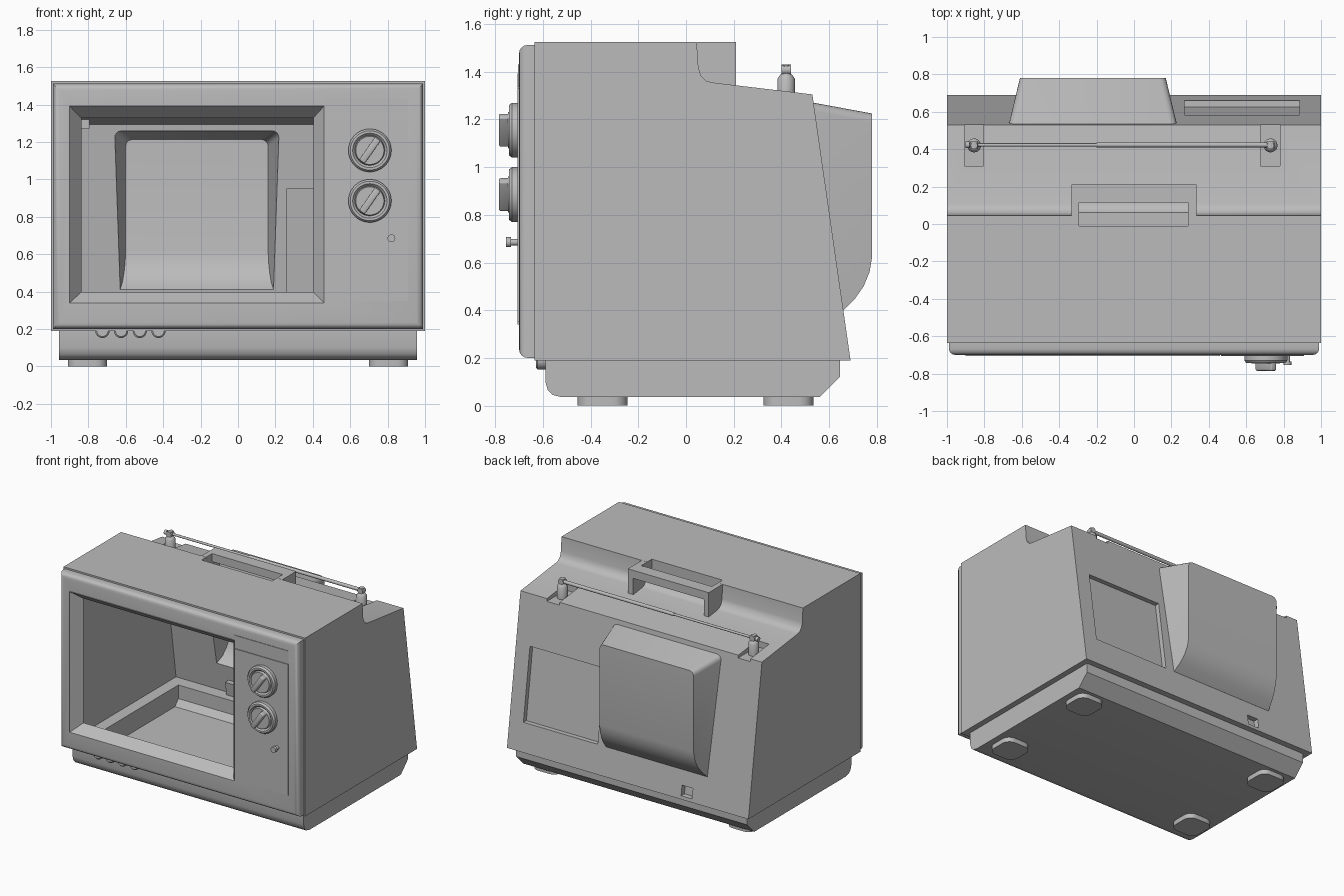
import bpy, bmesh, math
from mathutils import Matrix, Vector

old = bpy.data.objects.get("Cube")
if old:
    bpy.data.objects.remove(old)

grey = bpy.data.materials.new("plain grey")
grey.use_nodes = True
grey.diffuse_color = (0.5, 0.5, 0.5, 1)
grey.node_tree.nodes["Principled BSDF"].inputs["Base Color"].default_value = (0.5, 0.5, 0.5, 1)


def finish(name, bm):
    bmesh.ops.recalc_face_normals(bm, faces=bm.faces)
    mesh = bpy.data.meshes.new(name)
    bm.to_mesh(mesh)
    bm.free()
    mesh.materials.append(grey)
    obj = bpy.data.objects.new(name, mesh)
    bpy.context.collection.objects.link(obj)
    return obj


def loft(name, ring_a, ring_b):
    """Closed solid between two matching rings of points."""
    bm = bmesh.new()
    a = [bm.verts.new(p) for p in ring_a]
    b = [bm.verts.new(p) for p in ring_b]
    bm.faces.new(a)
    bm.faces.new(b[::-1])
    for i in range(len(a)):
        j = (i + 1) % len(a)
        bm.faces.new((a[i], b[i], b[j], a[j]))
    return finish(name, bm)


def prism(name, profile, x):
    return loft(name, [(-x, y, z) for y, z in profile], [(x, y, z) for y, z in profile])


def box(name, xs, ys, zs, bevel=0.0, pick=lambda e: True, segments=3):
    bm = bmesh.new()
    bmesh.ops.create_cube(bm, size=1)
    lo, hi = Vector((xs[0], ys[0], zs[0])), Vector((xs[1], ys[1], zs[1]))
    for v in bm.verts:
        v.co = (lo + hi) / 2 + v.co * (hi - lo)
    if bevel:
        bmesh.ops.bevel(bm, geom=[e for e in bm.edges if pick(e)], offset=bevel,
                        segments=segments, affect='EDGES', profile=0.5)
    return finish(name, bm)


def turned(name, centre, axis, steps, sides=32):
    """Turned part: steps are (distance along axis, radius)."""
    bm = bmesh.new()
    rot = Vector(axis).to_track_quat('Z', 'Y').to_matrix().to_4x4()
    rings = [[bm.verts.new((r * math.cos(t), r * math.sin(t), d))
              for t in (2 * math.pi * i / sides for i in range(sides))] for d, r in steps]
    for a, b in zip(rings, rings[1:]):
        for i in range(sides):
            j = (i + 1) % sides
            bm.faces.new((a[i], a[j], b[j], b[i]))
    bm.faces.new(rings[0])
    bm.faces.new(rings[-1])
    bm.transform(Matrix.Translation(centre) @ rot)
    return finish(name, bm)


def combine(obj, other, mode):
    mod = obj.modifiers.new("combine", 'BOOLEAN')
    mod.operation, mod.object, mod.solver = mode, other, 'EXACT'
    bpy.context.view_layer.objects.active = obj
    bpy.ops.object.modifier_apply(modifier=mod.name)
    bpy.data.objects.remove(other)


def tube_cover(t):
    """Tapering rear bulge, shrunk by t."""
    prof = [(0.4, 1.295 - t), (0.78 - t, 1.225 - t), (0.78 - t, 0.62), (0.77 - t, 0.56),
            (0.745 - t, 0.5), (0.71 - t, 0.45), (0.66 - t, 0.4 + t), (0.4, 0.4 + t)]
    bm = bmesh.new()
    half = lambda y: 0.45 - 0.24 * (y - 0.53) - t
    sides = [[bm.verts.new((-0.22 + s * half(y), y, z)) for y, z in prof] for s in (-1, 1)]
    bm.faces.new(sides[0])
    bm.faces.new(sides[1])
    for i in range(len(prof)):
        j = (i + 1) % len(prof)
        bm.faces.new((sides[0][i], sides[1][i], sides[1][j], sides[0][j]))
    tops = [e for e in bm.edges if all(v.co.z > 1.1 for v in e.verts)
            and abs(e.verts[0].co.y - e.verts[1].co.y) > 0.1]
    bmesh.ops.bevel(bm, geom=tops, offset=0.035, segments=4, affect='EDGES', profile=0.5)
    return finish("cover", bm)


def back_y(z):
    return 0.53 + 0.16 * (1.305 - z) / 1.115


def pockets(t):
    """Sunken areas of the cabinet, grown by t."""
    def rear(x0, x1, z0, z1, d):
        ring = [(z0 - t, -d - t), (z0 - t, 0.1), (z1 + t, 0.1), (z1 + t, -d - t)]
        pts = [(back_y(z) + o, z) for z, o in ring]
        return loft("pocket", [(x0 - t, *p) for p in pts], [(x1 + t, *p) for p in pts])
    return [rear(0.27, 0.885, 0.4, 0.94, 0.035), rear(-0.53, -0.44, 0.215, 0.29, 0.04),
            box("slot", (-0.295 - t, 0.29 + t), (-0.01 - t, 0.115), (1.385 - t, 1.7)),
            box("well", (-0.905 - t, -0.805 + t), (0.31 - t, 0.6), (1.285 - t, 1.5)),
            box("well", (0.675 - t, 0.78 + t), (0.31 - t, 0.6), (1.285 - t, 1.5))]


# Hollow cabinet with stepped top, sloped back and rear bulge
T = 0.012
step = [(0.045, 1.525), (0.052, 1.42), (0.062, 1.385), (0.085, 1.362), (0.11, 1.355), (0.53, 1.305)]
cabinet = prism("cabinet", [(-0.635, 0.19), (-0.635, 1.525)] + step + [(0.69, 0.19)], 1.0)
inner_step = [(y - T, z - T) for y, z in step]
hollow = prism("hollow", [(-0.8, 0.19 + T), (-0.8, 1.525 - T)] + inner_step + [(0.69 - T, 0.19 + T)], 1 - T)
combine(cabinet, tube_cover(0), 'UNION')
combine(hollow, tube_cover(T), 'UNION')
for p in pockets(0):
    combine(cabinet, p, 'DIFFERENCE')
for p in pockets(T):
    combine(hollow, p, 'DIFFERENCE')
combine(cabinet, hollow, 'DIFFERENCE')
combine(cabinet, box("hole", (-0.9, 0.9), (-0.54, 0.58), (0.1, 0.25)), 'DIFFERENCE')

# Base tray
base = prism("base", [(-0.59, 0.192), (-0.59, 0.1), (-0.58, 0.065), (-0.56, 0.045), (-0.52, 0.035),
                      (0.56, 0.035), (0.645, 0.12), (0.645, 0.192)], 0.957)
combine(base, prism("tray", [(-0.54, 0.3), (-0.54, 0.09), (-0.5, 0.055), (0.54, 0.055),
                             (0.58, 0.1), (0.58, 0.3)], 0.9), 'DIFFERENCE')

# Feet with rounded corners
for side in (-1, 1):
    for label, y in (("front", -0.35), ("back", 0.43)):
        x = side * 0.805
        box(label + "_foot", (x - 0.105, x + 0.105), (y - 0.105, y + 0.105), (0, 0.04), 0.06,
            lambda e: abs(e.verts[0].co.z - e.verts[1].co.z) > 0.01, 6)

# Front bezel with raised screen surround and bevelled opening
bezel = box("bezel", (-0.99, 0.99), (-0.7, -0.63), (0.2, 1.512), 0.035,
            lambda e: all(v.co.y < -0.65 for v in e.verts), 4)
combine(bezel, box("surround", (-0.9, 0.46), (-0.708, -0.66), (0.34, 1.392)), 'UNION')


def frame_ring(x0, x1, z0, z1, y):
    return [(x0, y, z0), (x1, y, z0), (x1, y, z1), (x0, y, z1)]


combine(bezel, loft("opening", frame_ring(-0.905, 0.465, 0.335, 1.397, -0.713),
                    frame_ring(-0.83, 0.395, 0.405, 1.32, -0.62)), 'DIFFERENCE')

# Control panel and its controls
box("control_panel", (0.465, 0.91), (-0.706, -0.69), (0.35, 1.33))
box("control_panel_header", (0.465, 0.91), (-0.704, -0.69), (1.337, 1.43))
for label, z in (("upper", 1.155), ("lower", 0.885)):
    turned(label + "_dial", (0.705, -0.7, z), (0, -1, 0),
           [(0, 0.115), (0.03, 0.115), (0.043, 0.105), (0.043, 0.092), (0.03, 0.08), (0.047, 0.075)], 48)
    grip = box(label + "_dial_grip", (-0.018, 0.018), (-0.04, 0.01), (-0.075, 0.075), 0.008)
    grip.matrix_world = Matrix.Translation((0.705, -0.745, z)) @ Matrix.Rotation(math.radians(35), 4, 'Y')
turned("push_button", (0.82, -0.7, 0.685), (0, -1, 0),
       [(0, 0.014), (0.035, 0.014), (0.035, 0.021), (0.055, 0.021)], 20)
for i in range(4):
    turned("thumb_wheel", (-0.725 + 0.1 * i, -0.585, 0.19), (0, -1, 0),
           [(0, 0.038), (0.038, 0.038), (0.045, 0.03)], 24)

# Carrying handle
handle = box("handle", (-0.335, 0.335), (0.046, 0.21), (1.335, 1.525))
combine(handle, box("finger_hole", (-0.295, 0.29), (0, 0.115), (1.2, 1.6)), 'DIFFERENCE')
combine(handle, box("grip_gap", (-0.295, 0.29), (0, 0.3), (1.2, 1.465)), 'DIFFERENCE')

# Folded aerial on two posts
for label, x in (("right", -0.855), ("left", 0.73)):
    turned(label + "_aerial_post", (x, 0.42, 1.28), (0, 0, 1),
           [(0, 0.037), (0.09, 0.037), (0.108, 0.025), (0.112, 0.018), (0.148, 0.018)], 24)
    turned(label + "_aerial_pivot", (x, 0.4, 1.408), (0, 1, 0), [(0, 0.022), (0.04, 0.022)], 16)
turned("aerial_rod", (-0.9, 0.423, 1.408), (1, 0, 0),
       [(0, 0.017), (0.02, 0.017), (0.022, 0.009), (0.7, 0.009), (0.7, 0.013), (1.63, 0.013)], 16)

# Smooth shading with sharp edges kept
bpy.ops.object.select_all(action='DESELECT')
for obj in bpy.context.collection.objects:
    if obj.type == 'MESH':
        obj.select_set(True)
        bpy.context.view_layer.objects.active = obj
bpy.ops.object.shade_smooth_by_angle(angle=math.radians(35))
